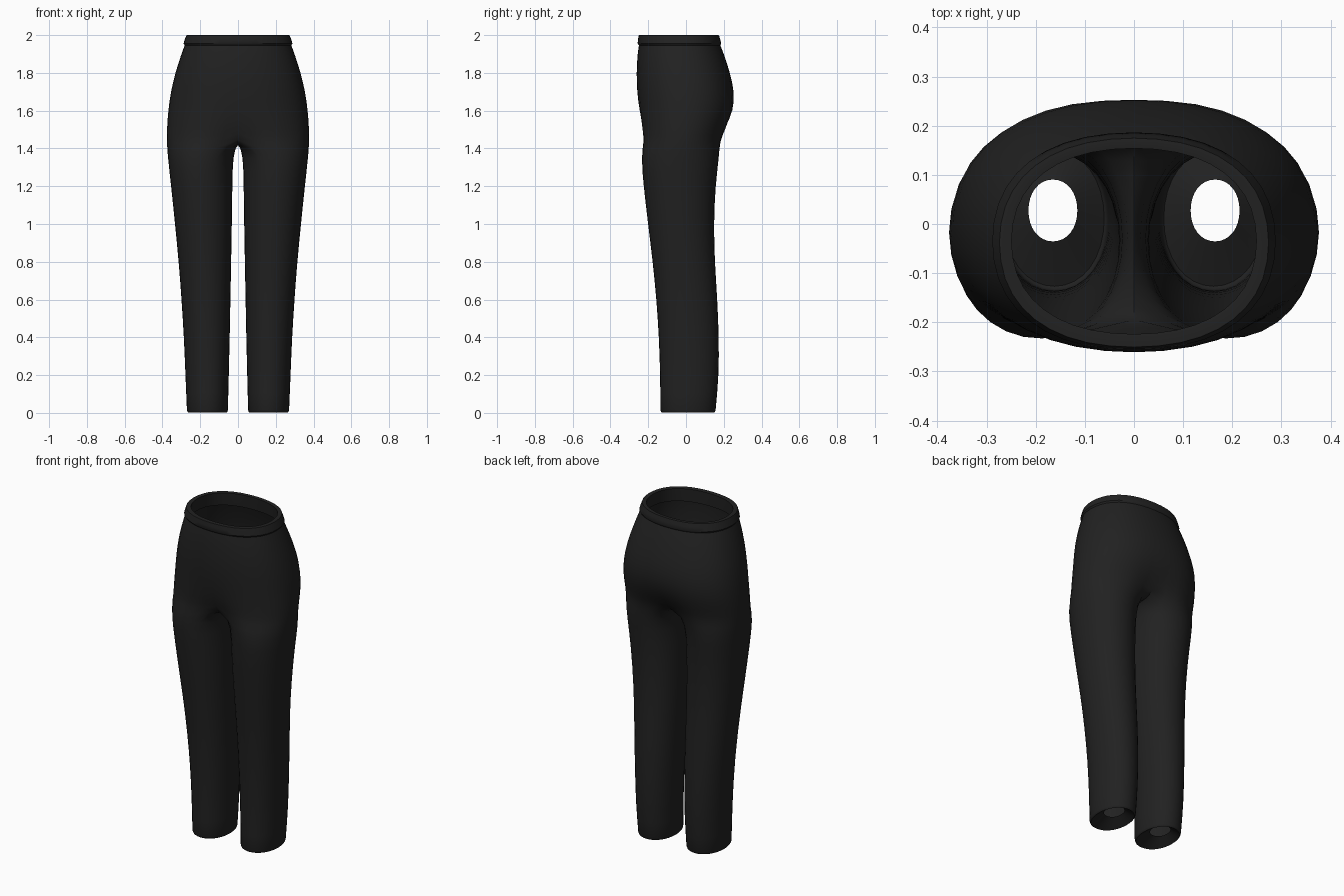
import bpy, bmesh, math

if "Cube" in bpy.data.objects:
    bpy.data.objects.remove(bpy.data.objects["Cube"])

N_OUT, N_IN = 11, 5          # points on the outer half ring, points under the crotch
fabric = bpy.data.materials.new("black fabric")
fabric.diffuse_color = (0.0155, 0.0155, 0.0155, 1)
fabric.use_nodes = True
fabric.node_tree.nodes["Principled BSDF"].inputs["Base Color"].default_value = fabric.diffuse_color


def oval(cx, cy, rx, ry, a, p):
    """Point on a rounded-box oval; p below 1 squares it off."""
    c, s = math.cos(a), math.sin(a)
    return (cx + rx * math.copysign(abs(c) ** p, c),
            cy + ry * math.copysign(abs(s) ** p, s))


# Body rows: z, half width, front y, back y, centre pull, centre rise
BODY = [
    (1.92, 0.262, -0.230, 0.165, 0, 0),      # folded lining
    (2.00, 0.252, -0.226, 0.156, 0, 0),      # waist rim
    (2.00, 0.278, -0.254, 0.178, 0, 0),
    (1.955, 0.293, -0.260, 0.190, 0, 0),     # lower edge of the waistband
    (1.947, 0.286, -0.252, 0.184, 0, 0),
    (1.90, 0.304, -0.260, 0.204, 0, 0),
    (1.80, 0.337, -0.266, 0.237, 0, 0),
    (1.70, 0.361, -0.263, 0.260, 0, 0),
    (1.60, 0.375, -0.255, 0.261, 0.03, 0),
    (1.50, 0.382, -0.251, 0.228, 0.13, 0.01),
    (1.43, 0.382, -0.248, 0.203, 0.28, 0.04),
]
# Leg rows: z, inner x, outer x, front y, back y
LEG = [
    (1.36, 0.024, 0.376, -0.243, 0.180),
    (1.20, 0.026, 0.358, -0.229, 0.160),
    (1.00, 0.029, 0.337, -0.205, 0.151),
    (0.80, 0.033, 0.317, -0.180, 0.156),
    (0.60, 0.037, 0.302, -0.160, 0.170),
    (0.40, 0.041, 0.289, -0.147, 0.178),
    (0.20, 0.046, 0.281, -0.140, 0.178),
    (0.01, 0.051, 0.273, -0.139, 0.160),
    (0.00, 0.057, 0.267, -0.132, 0.153),     # hem edge
    (0.04, 0.114, 0.216, -0.037, 0.092),     # hem folded inward
]
CREASED_BODY, CREASED_LEG = (1, 2, 3, 4), (7, 8)

bm = bmesh.new()
crease = bm.edges.layers.float.new("crease_edge")


def bridge(upper, lower, closed):
    n = len(upper)
    for j in range(n if closed else n - 1):
        k = (j + 1) % n
        bm.faces.new((upper[j], lower[j], lower[k], upper[k]))


def sharpen(ring, closed):
    n = len(ring)
    for j in range(n if closed else n - 1):
        bm.edges.get((ring[j], ring[(j + 1) % n]))[crease] = 0.9


# Hips and waist, one side
body = []
for z, w, front, back, pull, rise in BODY:
    ring = []
    for j in range(N_OUT):
        a = math.pi * (j / (N_OUT - 1) - 0.5)
        x, y = oval(0, (front + back) / 2, w, (back - front) / 2, a, 0.88)
        if j in (0, N_OUT - 1):
            x = 0.0
        near = math.exp(-(x / 0.08) ** 2)
        ring.append(bm.verts.new((x, y * (1 - pull * near), z + rise * near)))
    body.append(ring)
for upper, lower in zip(body, body[1:]):
    bridge(upper, lower, False)

# Saddle under the crotch, on the centre line from back to front
y0, y1 = body[-1][-1].co.y, body[-1][0].co.y
saddle = []
for i in range(N_IN):
    t = (i + 1) / (N_IN + 1)
    saddle.append(bm.verts.new((0, y0 + (y1 - y0) * t, 1.445 + 0.02 * (2 * t - 1) ** 2)))

# Leg
legs = [body[-1] + saddle]
n = N_OUT + N_IN
for z, xi, xo, front, back in LEG:
    ring = []
    for j in range(n):
        a = math.radians(-112.5) + 2 * math.pi * j / n
        x, y = oval((xi + xo) / 2, (front + back) / 2, (xo - xi) / 2,
                    (back - front) / 2, a, 0.95)
        ring.append(bm.verts.new((x, y, z)))
    legs.append(ring)
for upper, lower in zip(legs, legs[1:]):
    bridge(upper, lower, True)

# Crisp waistband and hems
for i in CREASED_BODY:
    sharpen(body[i], False)
for i in CREASED_LEG:
    sharpen(legs[i + 1], True)

bmesh.ops.recalc_face_normals(bm, faces=bm.faces)
mesh = bpy.data.meshes.new("trousers")
bm.to_mesh(mesh)
bm.free()
mesh.materials.append(fabric)
trousers = bpy.data.objects.new("trousers", mesh)
bpy.context.collection.objects.link(trousers)

# Other side and smoothing
mirror = trousers.modifiers.new("other side", 'MIRROR')
mirror.use_clip = True
mirror.merge_threshold = 0.0005
smooth = trousers.modifiers.new("smooth", 'SUBSURF')
smooth.levels = smooth.render_levels = 1

bpy.context.view_layer.objects.active = trousers
trousers.select_set(True)
for name in ("other side", "smooth"):
    bpy.ops.object.modifier_apply(modifier=name)
bpy.ops.object.shade_smooth_by_angle(angle=math.radians(45))
